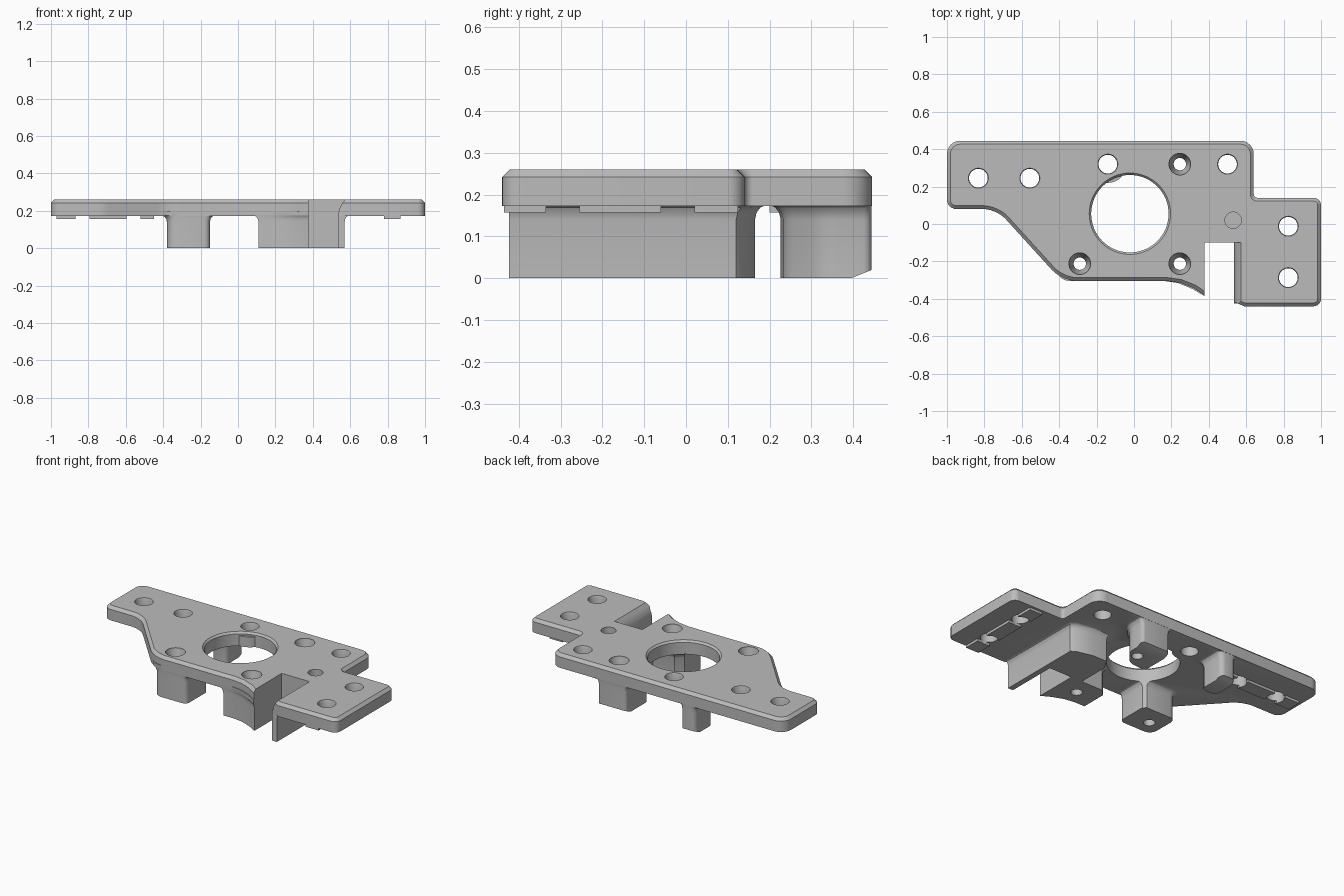
import bpy, bmesh, math
from mathutils import Vector

if "Cube" in bpy.data.objects:
    bpy.data.objects.remove(bpy.data.objects["Cube"], do_unlink=True)

grey = bpy.data.materials.new("plain grey")
grey.use_nodes = True
grey.diffuse_color = (0.5, 0.5, 0.5, 1)
grey.node_tree.nodes["Principled BSDF"].inputs["Base Color"].default_value = (0.5, 0.5, 0.5, 1)

TOP, UNDER = 0.26, 0.173


def loft(name, sections, top_chamfer=0):
    """Closed solid through matching rings of points."""
    bm = bmesh.new()
    rings = [[bm.verts.new(p) for p in s] for s in sections]
    n = len(rings[0])
    for a, b in zip(rings, rings[1:]):
        for i in range(n):
            j = (i + 1) % n
            bm.faces.new((a[i], a[j], b[j], b[i]))
    bm.faces.new(rings[0][::-1])
    cap = bm.faces.new(rings[-1])
    bmesh.ops.recalc_face_normals(bm, faces=bm.faces)
    if top_chamfer:
        bmesh.ops.bevel(bm, geom=list(cap.edges), offset=top_chamfer,
                        segments=1, affect='EDGES')
    mesh = bpy.data.meshes.new(name)
    bm.to_mesh(mesh)
    bm.free()
    ob = bpy.data.objects.new(name, mesh)
    bpy.context.collection.objects.link(ob)
    mesh.materials.append(grey)
    return ob


def rounded(corners, steps=6):
    """Round each (x, y, reach) corner of a polygon."""
    out, n = [], len(corners)
    for i, (x, y, r) in enumerate(corners):
        p = Vector((x, y))
        if r == 0:
            out.append(p)
            continue
        a = p + (Vector(corners[i - 1][:2]) - p).normalized() * r
        b = p + (Vector(corners[(i + 1) % n][:2]) - p).normalized() * r
        for k in range(steps + 1):
            t = k / steps
            # rational curve gives a true arc at right angles
            w = (1 - t) ** 2, 2 * t * (1 - t) * 0.707, t * t
            out.append((a * w[0] + p * w[1] + b * w[2]) / sum(w))
    return out


def prism(name, pts, z0, z1, chamfer=0):
    return loft(name, [[(x, y, z) for x, y in pts] for z in (z0, z1)], chamfer)


def box(name, x0, x1, y0, y1, z0, z1):
    return prism(name, [(x0, y0), (x1, y0), (x1, y1), (x0, y1)], z0, z1)


def turned(name, x, y, profile, n=40):
    """Round solid from (radius, height) pairs."""
    ang = [math.tau * k / n for k in range(n)]
    return loft(name, [[(x + r * math.cos(a), y + r * math.sin(a), z) for a in ang]
                       for r, z in profile])


def post(name, pts, anchor):
    """Leg that flares into the plate, growing away from the anchor."""
    ax, ay = anchor
    ex = max(abs(p[0] - ax) for p in pts)
    ey = max(abs(p[1] - ay) for p in pts)
    sections = []
    for grow, z in ((0, 0), (0, 0.14), (0.004, 0.157), (0.013, 0.169), (0.03, 0.176), (0.03, 0.2)):
        sections.append([(ax + (p[0] - ax) * (1 + grow / ex),
                          ay + (p[1] - ay) * (1 + grow / ey), z) for p in pts])
    return loft(name, sections)


def combine(target, tool, operation):
    tool.hide_render = True
    mod = target.modifiers.new("combine", 'BOOLEAN')
    mod.operation, mod.solver, mod.object = operation, 'EXACT', tool
    bpy.context.view_layer.objects.active = target
    bpy.ops.object.modifier_apply(modifier=mod.name)
    bpy.data.objects.remove(tool, do_unlink=True)


# Main plate with chamfered upper rim
outline = rounded([
    (-1, 0.445, 0.07), (-1, 0.08, 0.05), (-0.735, 0.08, 0.07), (-0.385, -0.305, 0.08),
    (0.18, -0.305, 0), (0.25, -0.315, 0), (0.32, -0.343, 0), (0.375, -0.38, 0),
    (0.53, -0.415, 0), (0.59, -0.44, 0), (1, -0.44, 0.04), (1, 0.14, 0.04),
    (0.64, 0.14, 0.02), (0.64, 0.445, 0.07)])
plate = prism("mounting_plate", outline, UNDER, TOP, 0.018)

# Legs and the wall beside the slot
legs = [
    post("front_right_leg", rounded([(-0.38, -0.304, 0.05), (-0.15, -0.304, 0.03),
                                     (-0.15, -0.09, 0.02), (-0.38, -0.09, 0.04)], 4),
         (-0.26, -0.304)),
    post("front_left_leg", [(0.11, -0.304), (0.18, -0.304), (0.25, -0.314), (0.32, -0.342),
                            (0.385, -0.379), (0.385, -0.1), (0.15, -0.1), (0.11, -0.14)],
         (0.385, -0.304)),
    post("back_left_leg", rounded([(0.11, 0.225, 0.02), (0.23, 0.235, 0.03), (0.31, 0.33, 0.03),
                                   (0.31, 0.444, 0.02), (0.11, 0.444, 0.02)], 4), (0.21, 0.444)),
    post("back_right_leg", rounded([(-0.375, 0.27, 0.03), (-0.27, 0.27, 0.03),
                                    (-0.27, 0.444, 0.03), (-0.375, 0.444, 0.03)], 4),
         (-0.32, 0.444)),
    post("slot_wall", [(0.52, -0.424), (0.57, -0.424), (0.57, 0.12), (0.545, 0.14), (0.44, 0.165),
                       (0.34, 0.165), (0.3, 0.1), (0.3, -0.12), (0.52, -0.12)], (0.45, -0.424)),
    turned("hole_boss", -0.14, 0.32, [(0.1, 0.174), (0.1, 0.24)]),
]
for leg in legs:
    combine(plate, leg, 'UNION')

# Locating keys under both arms
for x0, x1 in ((-0.97, -0.87), (-0.795, -0.595), (-0.52, -0.45)):
    combine(plate, box("right_key", x0, x1, 0.2, 0.29, 0.157, 0.2), 'UNION')
for y0, y1 in ((-0.435, -0.335), (-0.255, -0.06), (0.02, 0.125)):
    combine(plate, box("left_key", 0.78, 0.87, y0, y1, 0.157, 0.2), 'UNION')

# Slot with one flared side
slot = [(0.377, -0.1), (0.535, -0.1), (0.535, 0.17), (0.54, 0.205), (0.553, 0.235),
        (0.58, 0.27), (0.377, 0.27)]
cutters = [loft("slot_cutter", [[(x, y, z) for x, z in slot] for y in (-0.6, -0.1)])]

# Sloped lower edge of the back legs
slope = [(0.395, -0.01), (0.395, 0), (0.46, 0.026), (0.46, -0.01)]
cutters.append(loft("slope_cutter", [[(x, y, z) for y, z in slope] for x in (-0.5, 0.45)]))

# Centre opening, leaving the boss standing proud
opening = turned("opening_cutter", -0.022, 0.055,
                 [(0.207, -0.1), (0.207, 0.248), (0.222, 0.265)], 64)
combine(opening, turned("boss_keep", -0.14, 0.32, [(0.1, 0.1), (0.1, 0.238)]), 'DIFFERENCE')
cutters.append(opening)

# Plain bolt holes
for x, y in ((-0.832, 0.245), (-0.557, 0.245), (-0.14, 0.32), (0.5, 0.32),
             (0.825, -0.012), (0.825, -0.287)):
    cutters.append(turned("bolt_cutter", x, y, [(0.05, 0.1), (0.05, 0.252), (0.056, 0.265)], 32))

# Countersunk screw holes through the legs
for x, y in ((0.245, 0.32), (0.245, -0.212), (-0.29, -0.212)):
    cutters.append(turned("screw_cutter", x, y,
                          [(0.033, -0.1), (0.033, 0.2), (0.058, 0.25), (0.058, 0.3)], 32))

# Blind hole beside the slot
cutters.append(turned("blind_cutter", 0.53, 0.02, [(0.044, 0.18), (0.044, 0.3)], 32))

for cutter in cutters:
    combine(plate, cutter, 'DIFFERENCE')

# One material slot and crisp shading
plate.data.materials.clear()
plate.data.materials.append(grey)
for f in plate.data.polygons:
    f.material_index = 0
bpy.ops.object.select_all(action='DESELECT')
plate.select_set(True)
bpy.context.view_layer.objects.active = plate
bpy.ops.object.shade_smooth_by_angle(angle=math.radians(30))
